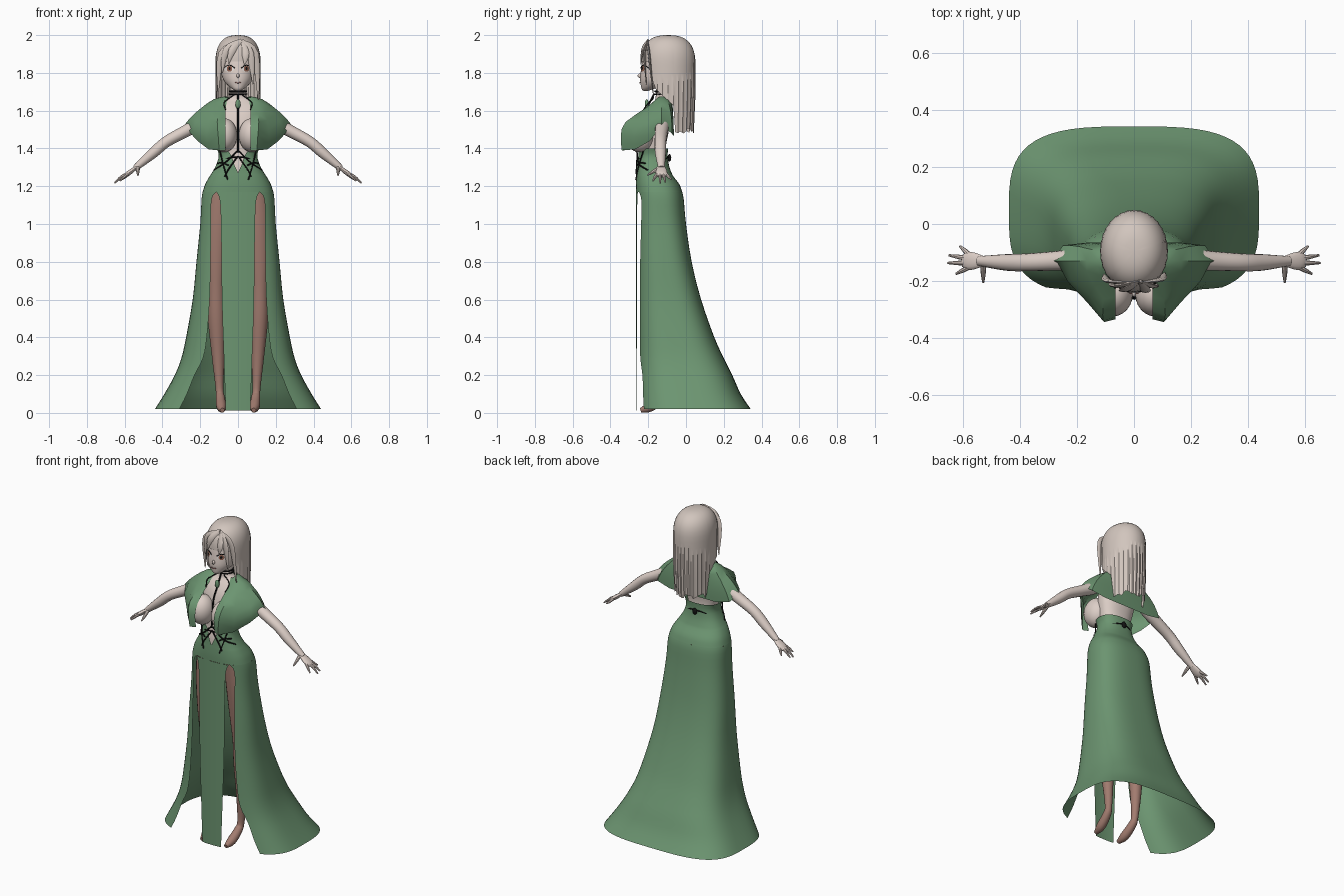
import bpy, bmesh, math, random
from mathutils import Vector
random.seed(4)

def material(name, rgb):
    m = bpy.data.materials.new(name)
    m.diffuse_color = (*rgb, 1)
    return m

SKIN = material("pale_skin", (.72, .62, .57))
HAIR = material("ash_hair", (.64, .56, .51))
GREEN = material("green_cloth", (.15, .30, .165))
LEG = material("brown_legs", (.36, .20, .16))
BLACK = material("black_cord", (.006, .006, .006))
IRIS = material("amber_iris", (.28, .12, .08))
WHITE = material("eye_white", (.8, .76, .73))
LIP = material("lip", (.42, .2, .18))

def finish(name, bm, mat):
    bmesh.ops.remove_doubles(bm, verts=bm.verts, dist=1e-5)
    bmesh.ops.recalc_face_normals(bm, faces=bm.faces)
    me = bpy.data.meshes.new(name)
    bm.to_mesh(me)
    bm.free()
    me.materials.append(mat)
    ob = bpy.data.objects.new(name, me)
    bpy.context.collection.objects.link(ob)
    return ob

def grid(name, rows, mat, caps=False):
    """Skin a list of equally long point rows with quads."""
    bm = bmesh.new()
    vs = [[bm.verts.new(p) for p in r] for r in rows]
    for a, b in zip(vs, vs[1:]):
        for i in range(len(a) - 1):
            bm.faces.new((a[i], a[i + 1], b[i + 1], b[i]))
    if caps:
        bm.faces.new(vs[0][:-1])
        bm.faces.new(vs[-1][:-1])
    return finish(name, bm, mat)

def spline(rows, steps):
    """Catmull-Rom through tuples of any length."""
    out = []
    for i in range(len(rows) - 1):
        q = [rows[max(0, i - 1)], rows[i], rows[i + 1], rows[min(len(rows) - 1, i + 2)]]
        for k in range(steps):
            t = k / steps
            out.append(tuple(.5 * (2*b + (c-a)*t + (2*a-5*b+4*c-d)*t*t + (3*b-a-3*c+d)*t**3)
                             for a, b, c, d in zip(*q)))
    return out + [rows[-1]]

def power(v, p):
    return math.copysign(abs(v) ** p, v)

def loft(name, rows, mat, p=lambda z: .85, n=40, caps=False, steps=3):
    """Stack sections (z, half width, front y, back y, half width of front opening)."""
    pts = []
    for z, w, f, b, s in spline(rows, steps):
        e, yc, d = p(z), (f + b) / 2, (b - f) / 2
        t0 = math.asin(min(1, max(0, s) / w) ** (1 / e))
        ring = []
        for i in range(n + 1):
            t = t0 + (2 * math.pi - 2 * t0) * i / n
            ring.append((w * power(math.sin(t), e), yc - d * power(math.cos(t), e), z))
        pts.append(ring)
    return grid(name, pts, mat, caps)

def front_y(rows, x, z, p):
    """Front surface of a loft at x, z."""
    rs = sorted(rows)
    z = min(max(z, rs[0][0]), rs[-1][0])
    for a, b in zip(rs, rs[1:]):
        if a[0] <= z <= b[0]:
            t = (z - a[0]) / (b[0] - a[0])
            w, f, k = (a[i] + (b[i] - a[i]) * t for i in (1, 2, 3))
            s = min(1, abs(x) / w) ** (1 / p)
            return (f + k) / 2 - (k - f) / 2 * (1 - s * s) ** (p / 2)

def tube(name, pts, mat, ref=(.3, 1, .2), flat=1, n=10, steps=4, side=1):
    """Tapered tube through (x, y, z, radius); flat squashes it along ref."""
    ps = spline(pts, steps)
    cs = [Vector((p[0] * side, p[1], p[2])) for p in ps]
    rings = []
    for i, c in enumerate(cs):
        t = (cs[min(i + 1, len(cs) - 1)] - cs[max(i - 1, 0)]).normalized()
        u = t.cross(Vector(ref)).normalized()
        v = u.cross(t)
        r = max(ps[i][3], .001)
        ring = [c + r * (math.cos(a) * u + flat * math.sin(a) * v)
                for a in (2 * math.pi * k / n for k in range(n))]
        rings.append(ring + ring[:1])
    return grid(name, rings, mat, True)

def ball(name, c, r, mat):
    bm = bmesh.new()
    bmesh.ops.create_uvsphere(bm, u_segments=24, v_segments=16, radius=1)
    for v in bm.verts:
        v.co = Vector((v.co.x * r[0] + c[0], v.co.y * r[1] + c[1], v.co.z * r[2] + c[2]))
    return finish(name, bm, mat)

# Torso, neck and bust
loft("torso", [(1.20, .14, -.25, -.05, 0), (1.30, .108, -.25, -.10, 0), (1.36, .09, -.24, -.105, 0),
               (1.42, .10, -.24, -.105, 0), (1.50, .115, -.235, -.09, 0), (1.58, .12, -.215, -.085, 0),
               (1.63, .12, -.185, -.088, 0), (1.655, .08, -.165, -.09, 0), (1.68, .042, -.16, -.085, 0),
               (1.76, .04, -.16, -.08, 0)], SKIN, caps=True)
for s in (1, -1):
    ball("bust", (.074 * s, -.245, 1.47), (.07, .08, .09), SKIN)

# Dress: bodice with V opening, slit skirt with train, front panel
cloth_p = lambda z: .6 + .17 * z
bodice = [(1.17, .187, -.265, -.02, 0), (1.21, .174, -.266, -.035, 0), (1.25, .152, -.265, -.065, 0),
          (1.27, .139, -.264, -.076, 0), (1.31, .117, -.262, -.09, .018), (1.36, .102, -.255, -.097, .035),
          (1.40, .112, -.258, -.095, .062)]
loft("bodice", bodice, GREEN, cloth_p)
loft("skirt", [(1.17, .187, -.265, -.02, .115), (1.13, .193, -.263, -.012, .14), (1.0, .2, -.262, 0, .143),
               (.8, .22, -.262, .03, .145), (.6, .24, -.262, .08, .15), (.4, .275, -.26, .15, .165),
               (.29, .30, -.26, .2, .185), (.2, .335, -.258, .245, .23), (.1, .39, -.256, .29, .27),
               (.02, .44, -.255, .343, .31)], GREEN, cloth_p, n=48)
panel = spline([(1.17, .115), (1.13, .097), (1.0, .09), (.6, .085), (.3, .075), (.012, .065)], 3)
grid("front_panel", [[(w * k / 4, -.266 + .9 * (w * k / 4) ** 2, z) for k in range(-4, 5)]
                     for z, w in panel], GREEN)

# Short cape: columns from front edge over the shoulder to centre back, neck to hem
cape = [[(.055, -.15, 1.668), (.065, -.205, 1.615), (.065, -.305, 1.54), (.065, -.335, 1.47), (.065, -.325, 1.39)],
        [(.07, -.15, 1.67), (.1, -.205, 1.62), (.11, -.32, 1.54), (.105, -.345, 1.47), (.1, -.34, 1.39)],
        [(.07, -.145, 1.672), (.12, -.18, 1.64), (.155, -.25, 1.55), (.165, -.275, 1.46), (.155, -.27, 1.395)],
        [(.07, -.135, 1.675), (.13, -.15, 1.655), (.2, -.18, 1.58), (.235, -.2, 1.51), (.215, -.19, 1.44)],
        [(.07, -.12, 1.675), (.13, -.125, 1.66), (.2, -.13, 1.61), (.25, -.13, 1.565), (.287, -.13, 1.52)],
        [(.065, -.10, 1.675), (.125, -.095, 1.655), (.19, -.08, 1.59), (.23, -.075, 1.53), (.25, -.075, 1.48)],
        [(.05, -.09, 1.672), (.09, -.078, 1.65), (.13, -.07, 1.58), (.15, -.065, 1.52), (.16, -.065, 1.46)],
        [(0, -.08, 1.67), (0, -.072, 1.64), (0, -.068, 1.58), (0, -.065, 1.52), (0, -.065, 1.46)]]
for s in (1, -1):
    grid("cape", [[(x * s, y, z) for x, y, z in spline(col, 2)] for col in cape], GREEN)

# Arms, hands and legs
for s in (1, -1):
    tube("arm", [(.12, -.12, 1.60, .035), (.2, -.125, 1.535, .038), (.28, -.13, 1.49, .034),
                 (.38, -.135, 1.435, .031), (.45, -.135, 1.375, .029), (.545, -.13, 1.295, .017)],
         SKIN, (0, 0, 1), .95, 16, side=s)
    tube("palm", [(.525, -.13, 1.31, .016), (.56, -.13, 1.283, .029), (.585, -.13, 1.265, .031),
                  (.602, -.13, 1.253, .022)], SKIN, (0, 0, 1), .42, 14, side=s)
    for y0, x1, y1, z1 in ((-.107, .612, -.078, 1.237), (-.122, .65, -.11, 1.222),
                           (-.137, .654, -.137, 1.216), (-.152, .625, -.175, 1.228)):
        tube("finger", [(.58, y0, 1.267, .009), ((.58 + x1) / 2, (y0 + y1) / 2, 1.25, .008),
                        (x1, y1, z1, .004)], SKIN, (0, 0, 1), 1, 8, side=s)
    tube("thumb", [(.53, -.138, 1.30, .011), (.53, -.172, 1.278, .009), (.53, -.205, 1.258, .004)],
         SKIN, (0, 0, 1), 1, 8, side=s)
    tube("leg", [(.09, -.14, 1.2, .08), (.105, -.14, 1.0, .075), (.113, -.14, .8, .06), (.115, -.14, .65, .045),
                 (.113, -.125, .5, .047), (.105, -.11, .3, .034), (.098, -.11, .13, .021),
                 (.094, -.13, .08, .024), (.088, -.19, .032, .026), (.083, -.24, .014, .012)],
         LEG, (1, 0, 0), 1, 18, side=s)

# Head and face details
head = [(1.705, .012, -.225, -.2, 0), (1.715, .03, -.235, -.17, 0), (1.74, .06, -.24, -.10, 0),
        (1.77, .08, -.243, -.05, 0), (1.82, .095, -.238, 0, 0), (1.88, .1, -.228, .02, 0),
        (1.94, .09, -.2, 0, 0), (1.975, .05, -.15, -.04, 0)]
loft("head", head, SKIN, lambda z: .95, caps=True)
ball("nose", (0, -.242, 1.785), (.008, .014, .012), SKIN)

def decal(name, cx, cz, rx, rz, lift, mat):
    """Thin oval plate that follows the face."""
    rings = [[(x, front_y(head, x, z, .95) - lift, z) for x, z in
              ((cx + k * rx * math.cos(a), cz + k * rz * math.sin(a))
               for a in (2 * math.pi * i / 20 for i in range(21)))] for k in (0, .5, 1)]
    grid(name, rings, mat)

def face_line(name, pts, r, mat):
    tube(name, [(x, front_y(head, x, z, .95) - .004, z, r) for x, z in pts], mat, n=6)

for s in (1, -1):
    decal("eye_white", .046 * s, 1.822, .026, .017, .003, WHITE)
    decal("iris", .045 * s, 1.822, .014, .016, .005, IRIS)
    decal("pupil", .045 * s, 1.823, .006, .008, .007, BLACK)
    face_line("lash", [(.018 * s, 1.826), (.045 * s, 1.841), (.076 * s, 1.826)], .0025, BLACK)
    face_line("brow", [(.02 * s, 1.868), (.045 * s, 1.872), (.075 * s, 1.862)], .002, HAIR)
face_line("mouth", [(-.015, 1.75), (0, 1.747), (.015, 1.75)], .0025, LIP)

# Hair: cap that hangs long at the back, cut in jagged strands
def dome(z):
    return 1 if z < 1.84 else max(0, 1 - ((z - 1.84) / .16) ** 2.6) ** (1 / 2.6)

def hem(a):
    if a < 45:
        return 1.86
    if a < 60:
        return 1.86 - .14 * (a - 45) / 15
    if a < 105:
        return 1.72 - .10 * (a - 60) / 45
    return 1.49 + random.uniform(-.012, .02)

columns = []
for i in range(65):
    a = i * 360 / 64
    zb = hem(min(a, 360 - a))
    col = []
    for j in range(17):
        z = 2 - (2 - zb) * (j / 16) ** 2
        k = dome(z) * (1 - .035 * (i % 2) * min(1, max(0, (1.93 - z) * 6)))
        k *= 1 - .3 * max(0, 1.68 - z)
        col.append((.12 * k * math.sin(math.radians(a)), -.095 - .145 * k * math.cos(math.radians(a)), z))
    columns.append(col)
columns[-1] = columns[0]
grid("hair", columns, HAIR)

# Fringe and side locks sweeping from the parting
for path in ([(.02, 1.97), (-.03, 1.92), (-.05, 1.85)], [(.02, 1.97), (-.06, 1.92), (-.085, 1.80)],
             [(.02, 1.965), (-.085, 1.9), (-.105, 1.70)], [(.02, 1.97), (.04, 1.9), (.035, 1.845)],
             [(.02, 1.97), (.065, 1.9), (.08, 1.74)], [(.02, 1.965), (.09, 1.9), (.108, 1.66)]):
    tube("fringe_lock", [(x, -.095 - .15 * math.sqrt(1 - (x / .125) ** 2) * dome(z), z, r)
                         for (x, z), r in zip(path, (.012, .02, .003))], HAIR, (0, 1, 0), .35, 8)

# Black choker, centre cord, lacing, belt and knot; green pendant
def hoop(name, z, rx, ry, cy, r, sag=0):
    tube(name, [(rx * math.sin(a), cy - ry * math.cos(a), z - sag * math.sin(a) ** 2, r)
                for a in (2 * math.pi * i / 24 for i in range(25))], BLACK, n=6, steps=2)

hoop("choker", 1.702, .044, .043, -.121, .005)
hoop("lower_choker", 1.688, .046, .045, -.122, .004)
hoop("belt", 1.355, .106, .082, -.176, .004, .03)
ball("belt_knot", (0, -.088, 1.35), (.015, .01, .02), BLACK)
tube("centre_cord", [(0, -.168, 1.69, .005), (0, -.205, 1.62, .005), (0, -.245, 1.55, .005),
                     (0, -.255, 1.45, .005), (0, -.262, 1.38, .005)], BLACK, n=6)
ball("pendant", (0, -.208, 1.635), (.014, .01, .026), GREEN)
for s in (1, -1):
    for path in ([(.005, 1.385), (.05, 1.34), (.09, 1.31), (.128, 1.285)], [(.095, 1.385), (.08, 1.32), (.055, 1.235)],
                 [(0, 1.36), (.05, 1.29), (.07, 1.25)], [(.05, 1.31), (.085, 1.325), (.108, 1.32)]):
        tube("waist_lacing", [(x, front_y(bodice, x, z, .82) - .003, z, .004) for x, z in path],
             BLACK, n=6, side=s)
    tube("chest_lace", [(.02, -.172, 1.685, .003), (.055, -.178, 1.66, .003), (.075, -.2, 1.64, .003),
                        (.065, -.225, 1.605, .003)], BLACK, n=6, side=s)

# Smooth shading with sharp edges kept
bpy.ops.object.select_all(action='SELECT')
bpy.context.view_layer.objects.active = bpy.context.selected_objects[0]
bpy.ops.object.shade_smooth_by_angle(angle=math.radians(35))
